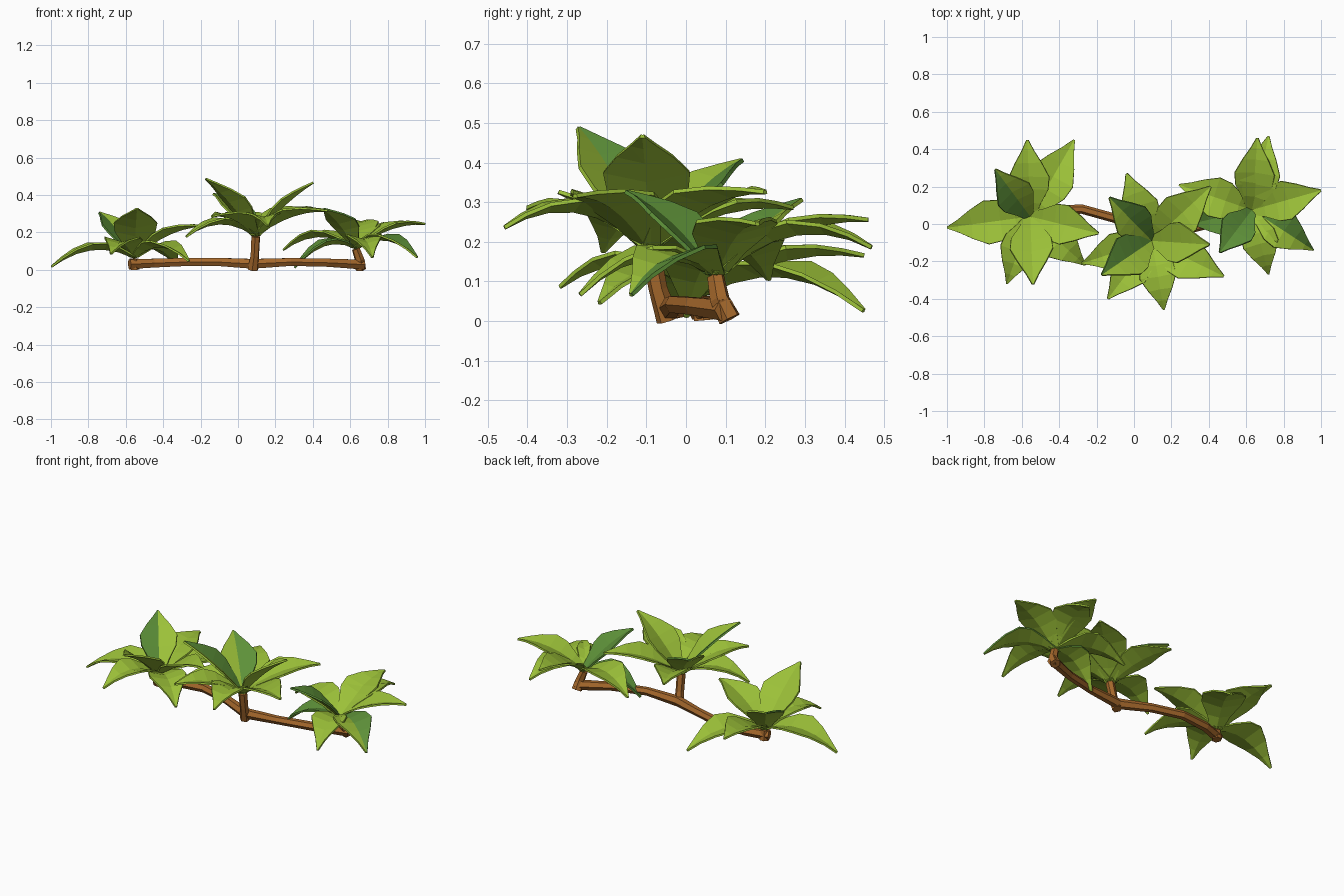
import bpy, bmesh
from mathutils import Vector

if "Cube" in bpy.data.objects:
    bpy.data.objects.remove(bpy.data.objects["Cube"])


def material(name, rgb):
    m = bpy.data.materials.new(name)
    m.diffuse_color = (*rgb, 1)
    m.use_nodes = True
    m.node_tree.nodes["Principled BSDF"].inputs["Base Color"].default_value = m.diffuse_color
    return m


BROWN = material("brown bark", (0.38, 0.14, 0.025))
LIGHT = material("light leaf green", (0.33, 0.53, 0.04))
DEEP = material("deep leaf green", (0.11, 0.28, 0.04))


def stem(name, points, radii):
    # six-sided branch along a path
    cu = bpy.data.curves.new(name, 'CURVE')
    cu.dimensions = '3D'
    cu.bevel_depth = 1.0
    cu.bevel_resolution = 1
    cu.use_fill_caps = True
    sp = cu.splines.new('POLY')
    sp.points.add(len(points) - 1)
    for p, co, r in zip(sp.points, points, radii):
        p.co = (*co, 1)
        p.radius = r
    sp.use_smooth = False
    cu.materials.append(BROWN)
    ob = bpy.data.objects.new(name, cu)
    bpy.context.collection.objects.link(ob)


# half-widths along a leaf, from base to tip
PROFILE = [(0, 0.026), (0.18, 0.058), (0.36, 0.1), (0.52, 0.108),
           (0.7, 0.07), (0.86, 0.031), (1, 0.004)]


def leaf(name, base, tip, deep):
    # deep: sides of the midrib with the deep green (-1 left, 1 right)
    base, tip = Vector(base), Vector(tip)
    d = tip - base
    heading = Vector((d.x, d.y, 0)).normalized()
    right = heading.cross(Vector((0, 0, 1)))
    # arching midrib: low leaves bow more than raised ones
    lift = 0.14 if d.z < 0.08 else 0.08 if d.z < 0.18 else 0.05
    ctrl = (base + tip) / 2 + Vector((0, 0, lift))
    size = min(1.1, max(0.88, d.length / 0.42))
    bm = bmesh.new()
    rows = []
    for t, w in PROFILE:
        c = base * (1 - t) ** 2 + ctrl * 2 * t * (1 - t) + tip * t * t
        tan = ((ctrl - base) * (1 - t) + (tip - ctrl) * t).normalized()
        up = right.cross(tan)
        w *= size
        rows.append([bm.verts.new(c + right * s * w + up * abs(s) * w * 0.28)
                     for s in (-1, 0, 1)])
    for a, b in zip(rows, rows[1:]):
        for k, s in ((0, -1), (1, 1)):
            f = bm.faces.new((a[k], a[k + 1], b[k + 1], b[k]))
            f.material_index = 0 if s in deep else 1
    bmesh.ops.triangulate(bm, faces=bm.faces[:])
    me = bpy.data.meshes.new(name)
    bm.to_mesh(me)
    bm.free()
    # slot 0 deep upper faces, the rest and the underside light
    for m in (DEEP, LIGHT, LIGHT):
        me.materials.append(m)
    ob = bpy.data.objects.new(name, me)
    bpy.context.collection.objects.link(ob)
    so = ob.modifiers.new("thickness", 'SOLIDIFY')
    so.thickness = 0.01
    so.material_offset = 1


# creeping runner and upright stalks
stem("runner_stem",
     [(-0.58, 0.03, 0.03), (-0.45, 0.07, 0.036), (-0.28, 0.08, 0.042),
      (-0.1, 0.03, 0.042), (0.08, -0.04, 0.032), (0.28, -0.03, 0.042),
      (0.48, 0.02, 0.038), (0.67, 0.1, 0.028)],
     [0.03, 0.027, 0.025, 0.025, 0.03, 0.024, 0.025, 0.03])
stem("left_stalk", [(-0.555, 0.045, 0.002), (-0.555, 0.04, 0.06)], [0.028, 0.024])
stem("middle_stalk", [(0.08, -0.045, 0.002), (0.09, -0.07, 0.08), (0.095, -0.09, 0.178)],
     [0.03, 0.024, 0.025])
stem("right_stalk", [(0.655, 0.11, 0.005), (0.65, 0.085, 0.055), (0.63, 0.075, 0.112)],
     [0.03, 0.026, 0.022])

# leaf rosettes: crown point, then leaf tips (x, y, z, deep green sides)
NONE, LEFT, RIGHT, BOTH = (), (-1,), (1,), (-1, 1)
PLANTS = {
    "left": ((-0.555, 0.04, 0.07), [
        (-1.0, -0.02, 0.02, NONE), (-0.74, 0.29, 0.31, LEFT),
        (-0.57, 0.45, 0.17, NONE), (-0.32, 0.45, 0.03, NONE),
        (-0.19, -0.05, 0.24, NONE), (-0.26, -0.22, 0.05, NONE),
        (-0.54, -0.32, 0.33, NONE), (-0.68, -0.32, 0.09, NONE)]),
    "middle": ((0.095, -0.09, 0.185), [
        (-0.28, -0.21, 0.18, NONE), (-0.17, -0.27, 0.49, RIGHT),
        (-0.13, 0.14, 0.41, RIGHT), (-0.04, 0.27, 0.29, NONE),
        (0.41, 0.2, 0.33, NONE), (0.40, -0.11, 0.47, NONE),
        (0.48, -0.28, 0.32, NONE), (0.16, -0.46, 0.24, NONE),
        (-0.14, -0.4, 0.29, NONE)]),
    "right": ((0.63, 0.075, 0.12), [
        (0.24, 0.21, 0.11, NONE), (0.30, 0.0, 0.015, BOTH),
        (0.46, -0.15, 0.33, BOTH), (0.72, -0.27, 0.07, NONE),
        (0.96, -0.14, 0.07, LEFT), (1.0, 0.18, 0.25, NONE),
        (0.72, 0.47, 0.19, NONE), (0.66, 0.46, 0.26, NONE)]),
}
for side, (crown, tips) in PLANTS.items():
    for i, (x, y, z, deep) in enumerate(tips):
        leaf(f"{side}_leaf_{i + 1}", crown, (x, y, z), deep)
